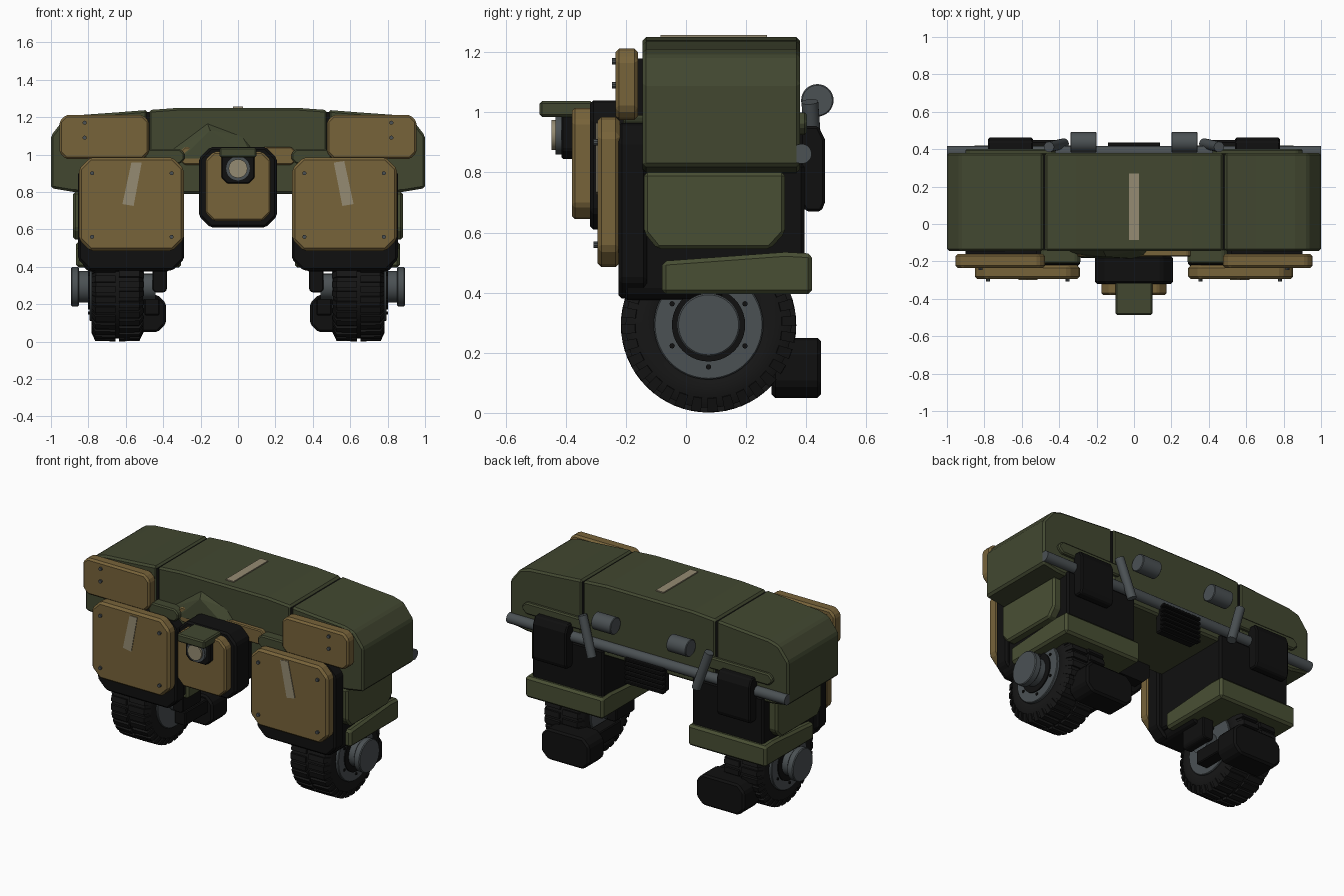
import bpy, bmesh, math
from mathutils import Vector

if "Cube" in bpy.data.objects:
    bpy.data.objects.remove(bpy.data.objects["Cube"])


def material(name, rgb):
    m = bpy.data.materials.new(name)
    m.diffuse_color = (*rgb, 1)
    m.use_nodes = True
    m.node_tree.nodes["Principled BSDF"].inputs["Base Color"].default_value = m.diffuse_color
    return m


GREEN = material("dark olive", (0.054, 0.064, 0.030))
OLIVE = material("light olive", (0.066, 0.078, 0.034))
TAN = material("tan armour", (0.185, 0.125, 0.042))
BLACK = material("black frame", (0.005, 0.005, 0.005))
RUBBER = material("tyre rubber", (0.008, 0.008, 0.008))
GREY = material("steel grey", (0.070, 0.082, 0.088))
CREAM = material("pale strip", (0.30, 0.26, 0.17))


def finish(name, bm, mat, bevel=0.0, smooth=False):
    bmesh.ops.recalc_face_normals(bm, faces=bm.faces)
    me = bpy.data.meshes.new(name)
    bm.to_mesh(me)
    bm.free()
    me.materials.append(mat)
    ob = bpy.data.objects.new(name, me)
    bpy.context.collection.objects.link(ob)
    if smooth:
        me.shade_smooth()
        me.set_sharp_from_angle(angle=math.radians(35))
    if bevel:
        b = ob.modifiers.new("bevel", "BEVEL")
        b.width, b.segments, b.limit_method = bevel, 1, "ANGLE"
    return ob


def prism(name, pts, axis, a, b, mat, bevel=0.0, s=1):
    """Extrude a 2D outline along an axis; s=-1 mirrors it across x."""
    bm = bmesh.new()
    put = {"x": lambda u, v, d: (s * d, u, v),
           "y": lambda u, v, d: (s * u, d, v),
           "z": lambda u, v, d: (s * u, v, d)}[axis]
    lo = [bm.verts.new(put(u, v, a)) for u, v in pts]
    hi = [bm.verts.new(put(u, v, b)) for u, v in pts]
    n = len(pts)
    bm.faces.new(lo)
    bm.faces.new(hi)
    for i in range(n):
        j = (i + 1) % n
        bm.faces.new((lo[i], lo[j], hi[j], hi[i]))
    return finish(name, bm, mat, bevel)


def octagon(u0, u1, v0, v1, c):
    return [(u0 + c, v0), (u1 - c, v0), (u1, v0 + c), (u1, v1 - c),
            (u1 - c, v1), (u0 + c, v1), (u0, v1 - c), (u0, v0 + c)]


def box(name, x, y, z, mat, bevel=0.008, s=1):
    pts = [(x[0], z[0]), (x[1], z[0]), (x[1], z[1]), (x[0], z[1])]
    return prism(name, pts, "y", *y, mat, bevel, s)


def rod(name, p, q, r, mat, sides=32, s=1, bevel=0.0):
    p, q = Vector((s * p[0], p[1], p[2])), Vector((s * q[0], q[1], q[2]))
    bm = bmesh.new()
    bmesh.ops.create_cone(bm, cap_ends=True, segments=sides, radius1=r,
                          radius2=r, depth=(q - p).length)
    rot = (q - p).to_track_quat("Z", "Y").to_matrix()
    for v in bm.verts:
        v.co = rot @ v.co + (p + q) / 2
    return finish(name, bm, mat, bevel, True)


WX, WY, WZ = 0.645, 0.075, 0.293


def tyre(s):
    # lathed carcass
    prof = [(-.12, .15), (-.135, .19), (-.138, .235), (-.115, .276),
            (.115, .276), (.138, .235), (.135, .19), (.12, .15)]
    n = 48
    bm = bmesh.new()
    rings = []
    for i in range(n):
        t = 2 * math.pi * i / n
        rings.append([bm.verts.new((s * (WX + x), WY + r * math.cos(t), WZ + r * math.sin(t)))
                      for x, r in prof])
    for i in range(n):
        a, b = rings[i], rings[(i + 1) % n]
        for k in range(len(prof)):
            m = (k + 1) % len(prof)
            bm.faces.new((a[k], a[m], b[m], b[k]))
    finish("tyre", bm, RUBBER, 0, True)
    # staggered tread blocks on both shoulders
    bm = bmesh.new()
    count = 32
    for side in (-1, 1):
        for i in range(count):
            t = 2 * math.pi * (i + 0.25 * side) / count
            ends = []
            for dt in (-.06, .06):
                c, sn = math.cos(t + dt), math.sin(t + dt)
                ends.append([bm.verts.new((s * (WX + side * x), WY + r * c, WZ + r * sn))
                             for x, r in ((.01, .27), (.01, .292), (.118, .290), (.139, .245), (.12, .24))])
            a, b = ends
            bm.faces.new(a)
            bm.faces.new(b)
            for k in range(5):
                m = (k + 1) % 5
                bm.faces.new((a[k], a[m], b[m], b[k]))
    finish("tyre_tread", bm, RUBBER)


# Main shell: centre section, two end sections, dark seams between
centre = [(-.476, .79), (.476, .79), (.476, 1.238), (.31, 1.25), (-.31, 1.25), (-.476, 1.238)]
prism("shell_centre", centre, "y", -.145, .38, GREEN, .012)
end = [(.484, .79), (.88, .80), (1, .82), (1, 1.10), (.93, 1.19), (.86, 1.21), (.65, 1.225), (.484, 1.238)]
prism("top_strip", [(-.028, -.085), (.028, -.085), (.028, .27), (-.028, .27)], "z", 1.248, 1.257, CREAM)

# Front brow ridge above the head
bm = bmesh.new()
ring = [bm.verts.new(c) for c in ((-.42, -.14, .98), (.12, -.14, .98), (.02, -.14, 1.10), (-.165, -.14, 1.17))]
tip = [bm.verts.new(c) for c in ((-.30, -.18, .98), (.08, -.19, .98), (-.15, -.175, 1.13))]
bmesh.ops.convex_hull(bm, input=ring + tip)
finish("brow_ridge", bm, GREEN)

# Head: frame, face plate, camera and visor
prism("neck_block", octagon(-.20, .20, .66, 1.02, .05), "y", -.24, -.10, BLACK)
prism("head_frame", octagon(-.208, .208, .61, 1.04, .06), "y", -.32, -.17, BLACK, .012)
prism("face_plate", octagon(-.175, .175, .645, 1.015, .045), "y", -.38, -.31, TAN, .01)
prism("camera_housing", octagon(-.088, .088, .845, 1.02, .03), "y", -.415, -.37, BLACK, .006)
rod("camera_barrel", (0, -.40, .925), (0, -.435, .925), .066, GREY)
rod("camera_lens", (0, -.43, .925), (0, -.447, .925), .05, CREAM)
box("visor", (-.098, .098), (-.487, -.31), (.985, 1.037), GREEN)
prism("shoulder_bar", octagon(-.31, .31, .945, 1.04, .025), "y", -.175, -.12, TAN, .006)

# Rear vent slats, bracket and cross tube
box("vent_back", (-.13, .13), (.35, .405), (.68, .86), BLACK)
for i in range(6):
    box("vent_slat", (-.14, .14), (.40, .437), (.685 + i * .029, .703 + i * .029), BLACK, .004)
rod("rear_tube", (-1, .385, .862), (1, .385, .862), .033, GREY)

for s in (1, -1):
    # Shell end
    prism("shell_end", end, "y", -.145, .38, GREEN, .012, s)
    box("shell_seam", (.46, .50), (-.137, .372), (.80, 1.226), BLACK, 0, s)
    prism("rear_ridge", octagon(.42, .90, .925, 1.0, .028), "y", .37, .402, GREEN, .008, s)

    # Shoulder fittings
    prism("shoulder_plate", octagon(.475, .955, .975, 1.212, .035), "y", -.235, -.16, TAN, .012, s)
    box("shoulder_mount", (.52, .90), (-.17, -.13), (.99, 1.18), BLACK, 0, s)
    prism("shoulder_capsule", octagon(.285, .50, .95, 1.03, .025), "y", -.21, -.13, GREEN, .008, s)
    for z in (1.09, 1.17):
        rod("shoulder_bolt", (.82, -.22, z), (.82, -.247, z), .011, GREY, 10, s)

    # Leg frame, front armour and side panel
    box("leg_core", (.32, .83), (-.19, .395), (.42, .83), BLACK, .012, s)
    prism("leg_front_frame", octagon(.288, .855, .38, .965, .06), "y", -.225, -.13, BLACK, .012, s)
    prism("wheel_arch", octagon(.34, .83, .375, .60, .03), "y", -.205, .12, BLACK, .01, s)
    prism("leg_plate", octagon(.29, .85, .485, .985, .06), "y", -.295, -.22, TAN, .014, s)
    for x in (.355, .78):
        for z in (.56, .90):
            rod("plate_bolt", (x, -.28, z), (x, -.307, z), .011, GREY, 10, s)
    strip = [(.515, .957), (.57, .957), (.618, .735), (.558, .725)]
    if s == 1:
        strip = [(1.14 - x - .05 + .045, z) for x, z in strip]
        strip = [(.512, .957), (.568, .965), (.618, .735), (.558, .725)]
    prism("pale_marker", strip, "y", -.299, -.29, CREAM, 0, s)
    panel = [(-.14, .80), (-.14, .60), (-.095, .545), (.28, .545), (.33, .60), (.33, .80)]
    prism("side_panel", panel, "x", .78, .882, OLIVE, .012, s)
    skirt = [(-.08, .395), (.42, .395), (.42, .53), (.33, .535), (-.08, .505)]
    prism("leg_skirt", skirt, "x", .305, .865, OLIVE, .014, s)

    # Rear hanger, leaning pipe and canister
    prism("rear_hanger", [(.38, .70), (.40, .67), (.45, .67), (.462, .70), (.462, .91), (.44, .955), (.38, .955)],
          "x", .54, .78, BLACK, .008, s)
    rod("leaning_pipe", (.375, .43, .79), (.455, .412, 1.035), .028, GREY, 20, s)
    rod("rear_canister", (.20, .437, 1.04), (.34, .437, 1.04), .054, GREY, 32, s, .004)

    # Wheel and hub
    tyre(s)
    rod("rim_disc", (WX - .142, WY, WZ), (WX + .150, WY, WZ), .182, GREY, 48, s, .004)
    rod("rim_ring", (WX + .14, WY, WZ), (WX + .157, WY, WZ), .122, BLACK, 40, s)
    rod("hub_neck", (WX + .14, WY, WZ), (.86, WY, WZ), .085, GREY, 32, s)
    rod("hub_cap", (.85, WY, WZ), (.893, WY, WZ), .105, GREY, 40, s, .005)
    for i in range(6):
        t = math.pi / 6 + i * math.pi / 3
        y, z = WY + .14 * math.cos(t), WZ + .14 * math.sin(t)
        rod("rim_bolt", (WX + .14, y, z), (WX + .156, y, z), .009, BLACK, 8, s)
    rod("inner_axle", (.44, WY, WZ), (WX, WY, WZ), .07, GREY, 24, s)

    # Inner strut and rear drive box
    prism("inner_strut", octagon(.38, .458, .262, .44, .015), "y", -.02, .17, BLACK, .006, s)
    prism("drive_box", octagon(.385, .73, .05, .25, .045), "y", .285, .449, BLACK, .012, s)
    box("drive_arm", (.42, .50), (.06, .31), (.14, .23), BLACK, .006, s)
